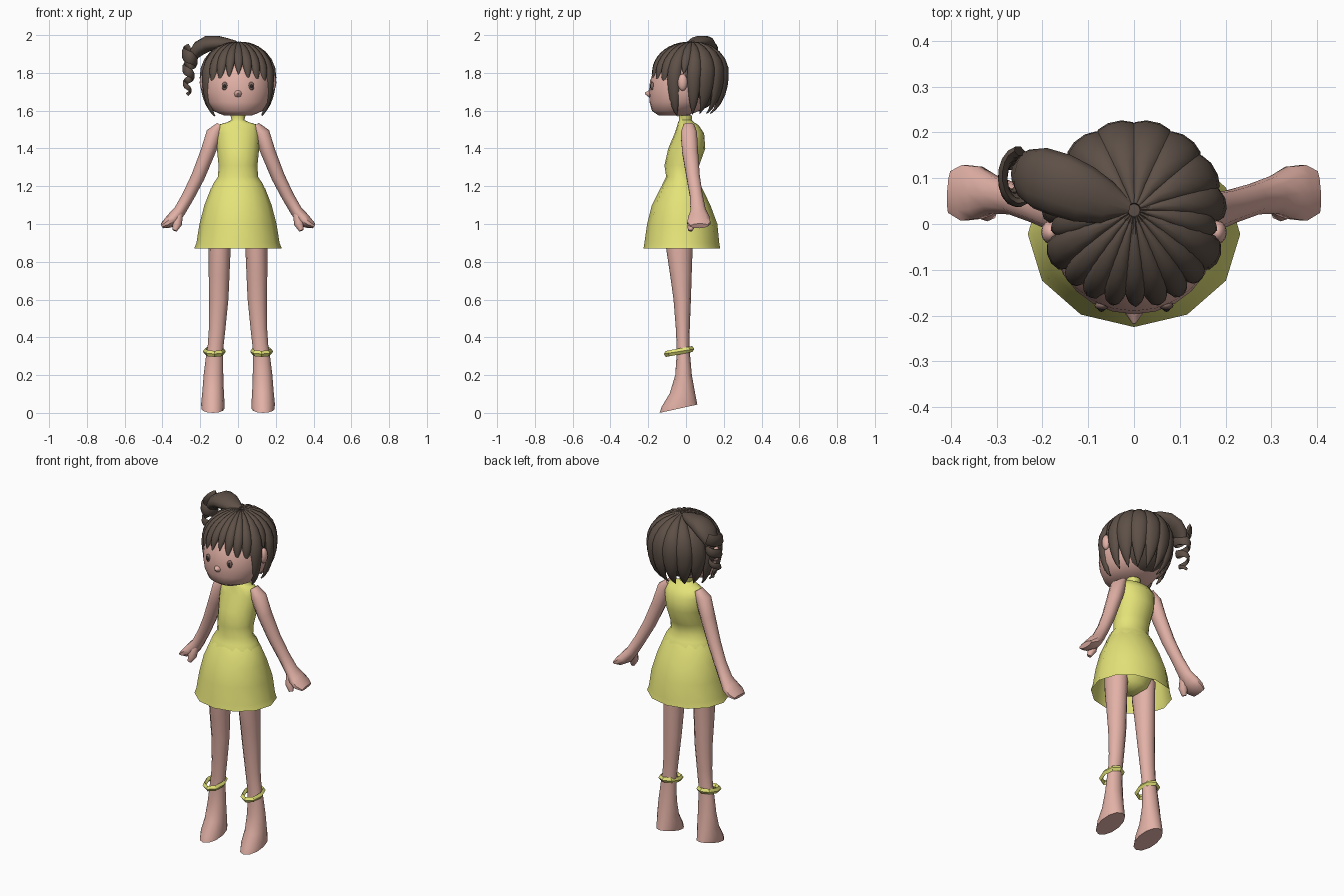
import bpy, bmesh, math
from mathutils import Vector
from math import sin, cos, pi, radians

if "Cube" in bpy.data.objects:
    bpy.data.objects.remove(bpy.data.objects["Cube"])


def material(name, rgb):
    m = bpy.data.materials.new(name)
    m.diffuse_color = (*rgb, 1)
    m.use_nodes = True
    m.node_tree.nodes["Principled BSDF"].inputs["Base Color"].default_value = m.diffuse_color
    return m


SKIN = material("skin", (0.76, 0.44, 0.38))
DRESS = material("dress_yellow", (0.78, 0.77, 0.19))
HAIR = material("hair_brown", (0.11, 0.08, 0.063))
EYE = material("eye_grey", (0.22, 0.14, 0.12))
DARK = material("pupil_dark", (0.03, 0.025, 0.025))


def finish(name, bm, mat, angle=50):
    bmesh.ops.recalc_face_normals(bm, faces=bm.faces)
    me = bpy.data.meshes.new(name)
    bm.to_mesh(me)
    bm.free()
    ob = bpy.data.objects.new(name, me)
    bpy.context.collection.objects.link(ob)
    me.materials.append(mat)
    bpy.ops.object.select_all(action='DESELECT')
    ob.select_set(True)
    bpy.context.view_layer.objects.active = ob
    bpy.ops.object.shade_smooth_by_angle(angle=radians(angle))
    return ob


def skin_rings(name, rings, mat, caps=(True, True), angle=50):
    """Bridge successive rings of points into one surface."""
    bm = bmesh.new()
    rows = [[bm.verts.new(p) for p in r] for r in rings]
    n = len(rows[0])
    for a, b in zip(rows, rows[1:]):
        for i in range(n):
            j = (i + 1) % n
            bm.faces.new((a[i], a[j], b[j], b[i]))
    for use, row in zip(caps, (rows[0], rows[-1])):
        if use:
            bm.faces.new(row)
    return finish(name, bm, mat, angle)


def loft(name, rows, mat, n=12, caps=(True, True), angle=50):
    """Rows: centre x, centre y, z, radius x, radius y, optional forward tilt."""
    rings = []
    for cx, cy, z, rx, ry, *tilt in rows:
        k = tilt[0] if tilt else 0
        ang = [2 * pi * i / n - pi / 2 for i in range(n)]
        rings.append([(cx + rx * cos(a), cy + ry * sin(a), z + k * ry * sin(a)) for a in ang])
    return skin_rings(name, rings, mat, caps, angle)


def tube(name, path, mat, n=8, angle=50):
    """Path: point, reference normal, half width, half thickness along the normal."""
    pts = [Vector(p[0]) for p in path]
    rings = []
    for i, (p, ref, w, h) in enumerate(path):
        t = (pts[min(i + 1, len(pts) - 1)] - pts[max(i - 1, 0)]).normalized()
        side = Vector(ref).cross(t).normalized()
        up = t.cross(side)
        rings.append([pts[i] + side * w * cos(2 * pi * k / n) + up * h * sin(2 * pi * k / n)
                      for k in range(n)])
    return skin_rings(name, rings, mat, angle=angle)


def ball(name, loc, radii, mat, seg=12):
    bm = bmesh.new()
    bmesh.ops.create_uvsphere(bm, u_segments=seg, v_segments=seg // 2 + 2, radius=1)
    bmesh.ops.scale(bm, vec=radii, verts=bm.verts)
    bmesh.ops.translate(bm, vec=loc, verts=bm.verts)
    return finish(name, bm, mat)


# Head, neck and nose
loft("head", [(0, -.07, 1.575, .075, .075), (0, -.055, 1.598, .13, .125), (0, -.033, 1.645, .165, .16),
              (0, -.025, 1.70, .178, .172), (0, -.02, 1.76, .178, .17), (0, -.012, 1.82, .165, .155),
              (0, 0, 1.88, .13, .122), (0, .005, 1.925, .07, .07), (0, .01, 1.94, .02, .02)], SKIN, 24)
loft("neck", [(0, -.003, 1.53, .03, .028), (0, -.005, 1.63, .03, .028)], SKIN)
tube("nose", [((0, -.18, 1.69), (0, 0, 1), .03, .028), ((0, -.203, 1.69), (0, 0, 1), .014, .014),
              ((0, -.218, 1.692), (0, 0, 1), .003, .003)], SKIN)

# Bodice with collar and small flared hem
loft("bodice", [(0, -.003, 1.575, .04, .036), (0, -.003, 1.55, .034, .033), (0, 0, 1.538, .06, .042),
                (0, .01, 1.525, .105, .055), (0, .018, 1.48, .116, .078), (0, .004, 1.4, .112, .098),
                (0, -.022, 1.31, .103, .092), (0, -.027, 1.25, .106, .078), (0, -.025, 1.215, .13, .098),
                (0, -.025, 1.185, .142, .11)], DRESS, 16, (True, False))
# Open bell skirt
loft("skirt", [(0, -.025, 1.23, .105, .085), (0, -.025, 1.19, .143, .11), (0, -.026, 1.1, .178, .155),
               (0, -.02, 1.0, .204, .186), (0, -.022, .9, .22, .198), (0, -.022, .87, .232, .203)],
     DRESS, 12, (False, False))
loft("briefs", [(0, -.03, .88, .025, .04), (0, -.03, .91, .1, .085), (0, -.03, 1.0, .15, .105),
                (0, -.028, 1.12, .12, .085)], DRESS)

for s, tag in ((1, "right"), (-1, "left")):
    # Legs with sloping feet
    leg = [(.095, -.035, .97, .062, .075), (.097, -.035, .87, .058, .07), (.1, -.027, .73, .055, .057),
           (.102, -.02, .6, .051, .046), (.11, -.017, .45, .044, .037), (.118, -.016, .36, .042, .034),
           (.125, -.014, .29, .046, .037), (.13, -.013, .2, .052, .044), (.132, -.02, .11, .057, .066, .1),
           (.133, -.037, .05, .062, .092, .2), (.133, -.04, .022, .061, .1, .22)]
    loft("leg_" + tag, [(s * r[0], *r[1:]) for r in leg], SKIN)

    # Tilted ankle rings
    ring = []
    for i in range(9):
        a = 2 * pi * i / 8 - pi / 2
        c = Vector((s * .125 + .05 * cos(a), -.037 + .07 * sin(a), .325 + .013 * sin(a)))
        o = Vector((cos(a), sin(a), 0)) * .011
        v = Vector((0, 0, .016))
        ring.append([c + o, c + v, c - o, c - v])
    skin_rings("anklet_" + tag, ring, DRESS, (False, False), 30)

    # Arms with mitten hands and thumbs
    arm = [(.095, .015, 1.525, .018, .03), (.125, .015, 1.48, .043, .045), (.16, .022, 1.38, .039, .044),
           (.212, .038, 1.25, .036, .037), (.262, .054, 1.15, .033, .035), (.308, .064, 1.07, .032, .043),
           (.34, .068, 1.03, .036, .06), (.372, .068, 1.005, .029, .064), (.402, .07, .99, .014, .048)]
    tube("arm_" + tag, [((s * x, y, z), (0, 1, 0), w, h) for x, y, z, w, h in arm], SKIN, 10)
    tube("thumb_" + tag, [((s * x, y, z), (0, 1, 0), w, w) for x, y, z, w in
                          ((.315, .045, 1.05, .024), (.322, .03, 1.0, .025), (.335, .022, .965, .012))], SKIN)

    # Ears and eyes
    ball("ear_" + tag, (s * .182, -.018, 1.75), (.021, .026, .045), SKIN)
    ball("eye_" + tag, (s * .07, -.178, 1.73), (.016, .01, .023), EYE)
    ball("pupil_" + tag, (s * .071, -.184, 1.73), (.008, .008, .012), DARK)

# Hair cap under the locks
ball("hair_cap", (0, .032, 1.775), (.178, .165, .18), HAIR, 20)


def lock(name, azimuth, end, half, shrink):
    """A puffy strand running from the crown down over the skull."""
    a = radians(azimuth)
    path = []
    steps = 11
    for i in range(steps + 1):
        t = i / steps
        f = radians(4 + (end - 4) * t)
        low = f > pi / 2
        r = 1 - (1 - sin(f)) * shrink if low else sin(f)
        zr = .205 if low else .178
        p = (.18 * r * cos(a), .012 + .192 * r * sin(a) + .018 * max(cos(f), 0), 1.775 + zr * cos(f))
        normal = (sin(f) * cos(a), sin(f) * sin(a), max(cos(f), -.2))
        taper = max(1 - t ** 3.5, .04)
        path.append((p, normal, max(r, .1) * .2 * radians(half) * 1.2 * taper,
                     (.012 + .016 * min(r, 1)) * max(taper, .15)))
    tube(name, path, HAIR, 10)


# Fringe, side locks, and the round back of the hair: azimuth, end angle, half width, tuck
locks = [(-137, 108, 9, .3), (-121, 98, 9.5, .3), (-105, 91, 9, .3), (-89, 85, 9, .3), (-73, 94, 9.5, .3),
         (-57, 100, 9, .3), (-41, 107, 9, .3), (-24, 168, 10, .3), (-8, 84, 10, .3), (9, 162, 10, .4)]
locks += [(30 + 24 * i, 158, 13, .6) for i in range(6)]
locks += [(171, 162, 11, .4), (188, 84, 10, .3), (204, 172, 10, .3)]
for i, spec in enumerate(locks):
    lock("hair_lock_%d" % (i + 1), *spec)

# Side ponytail: thick sweep from the crown
sweep = [(-.01, .035, 1.955, .015, .015), (-.06, .047, 1.957, .048, .027), (-.11, .065, 1.96, .064, .036),
         (-.16, .085, 1.955, .07, .042), (-.205, .1, 1.93, .068, .04), (-.235, .108, 1.895, .055, .03),
         (-.25, .11, 1.85, .03, .02)]
tube("ponytail", [((x, y, z), (-.45, 0, 1), w, h) for x, y, z, w, h in sweep], HAIR, 12)

# Ringlet hanging from the ponytail
curl = []
for i in range(49):
    t = i / 48
    a = 2 * pi * 3 * t + pi / 2
    r = .037 * (1 - .6 * t)
    curl.append(((-.25 - .02 * t + r * cos(a), .1 + 1.6 * r * sin(a), 1.92 - .235 * t),
                 (cos(a), sin(a), 0), .036 * (1 - .75 * t), .012 * (1 - .5 * t)))
tube("ringlet", curl, HAIR, 6)
